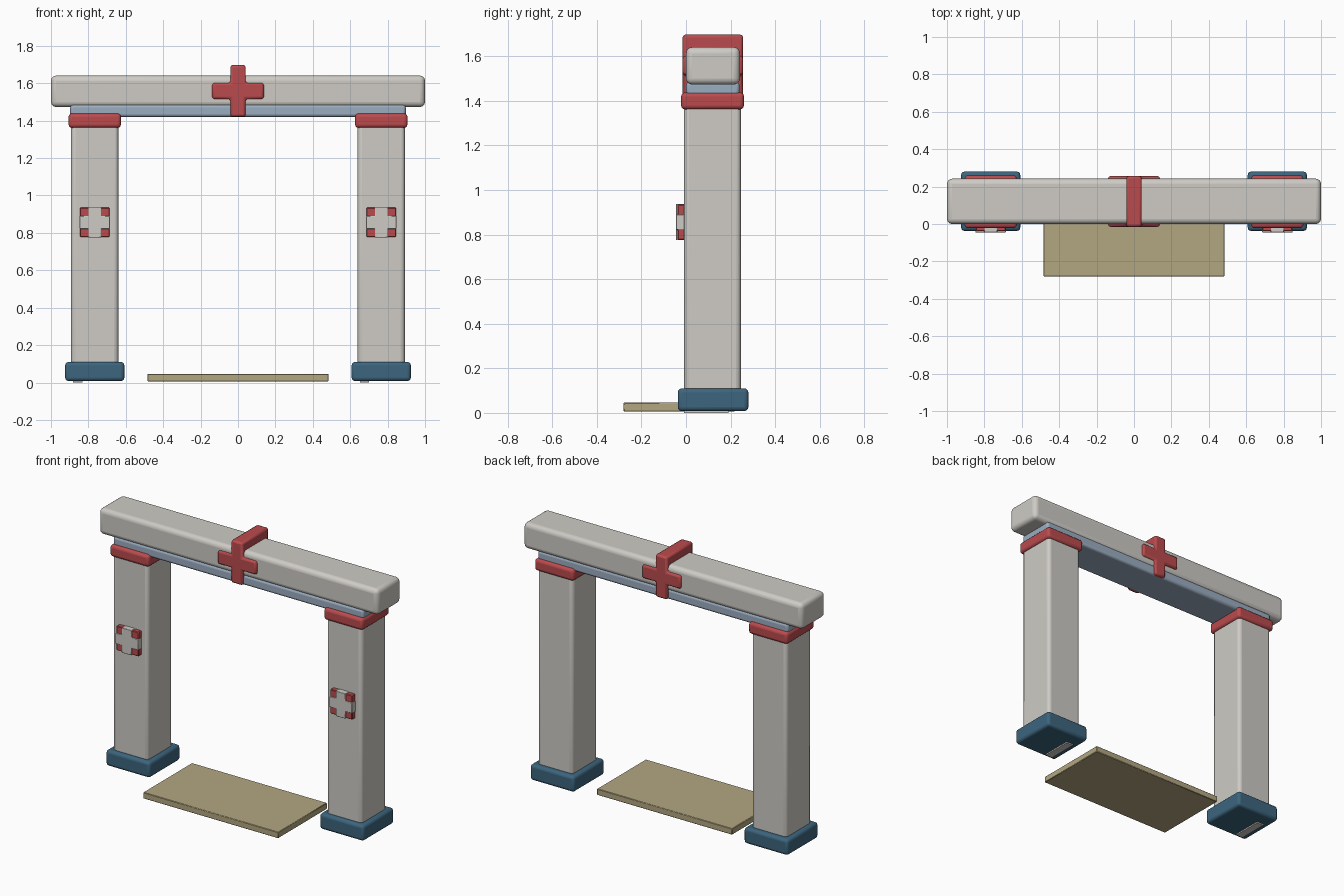
import bpy, bmesh, math

if "Cube" in bpy.data.objects:
    bpy.data.objects.remove(bpy.data.objects["Cube"])


def material(name, color):
    m = bpy.data.materials.new(name)
    m.diffuse_color = (*color, 1)
    m.use_nodes = True
    m.node_tree.nodes["Principled BSDF"].inputs["Base Color"].default_value = m.diffuse_color
    return m


STONE = material("stone", (0.62, 0.60, 0.56))
RED = material("red_paint", (0.50, 0.07, 0.075))
BLUE = material("blue_base", (0.045, 0.13, 0.21))
PALE = material("pale_blue", (0.33, 0.42, 0.53))
SAND = material("sand", (0.45, 0.38, 0.22))


def finish(name, bm, mat, bevel, segments):
    bmesh.ops.recalc_face_normals(bm, faces=bm.faces)
    me = bpy.data.meshes.new(name)
    bm.to_mesh(me)
    bm.free()
    ob = bpy.data.objects.new(name, me)
    bpy.context.collection.objects.link(ob)
    me.materials.append(mat)
    if bevel:
        mod = ob.modifiers.new("soft_edges", 'BEVEL')
        mod.width, mod.segments = bevel, segments
        mod.limit_method = 'ANGLE'
    bpy.ops.object.select_all(action='DESELECT')
    ob.select_set(True)
    bpy.context.view_layer.objects.active = ob
    bpy.ops.object.shade_smooth_by_angle(angle=math.radians(35))
    return ob


def box(name, x, y, z, mat, bevel=0.0, segments=3):
    """Box from (min, max) ranges on each axis."""
    bm = bmesh.new()
    bmesh.ops.create_cube(bm, size=1)
    for v in bm.verts:
        v.co = [r[0] if c < 0 else r[1] for c, r in zip(v.co, (x, y, z))]
    return finish(name, bm, mat, bevel, segments)


def cross(name, cx, cz, half_w, half_h, arm_x, arm_z, y, mat, bevel):
    """Plus-shaped outline extruded through y; arm_x and arm_z are half widths."""
    pts = [(arm_x, half_h), (arm_x, arm_z), (half_w, arm_z)]
    pts += [(px, -pz) for px, pz in reversed(pts)]
    pts += [(-px, pz) for px, pz in reversed(pts)]
    bm = bmesh.new()
    face = bm.faces.new([bm.verts.new((cx + px, y[0], cz + pz)) for px, pz in pts])
    ext = bmesh.ops.extrude_face_region(bm, geom=[face])
    for g in ext["geom"]:
        if isinstance(g, bmesh.types.BMVert):
            g.co.y = y[1]
    return finish(name, bm, mat, bevel, 2)


# Lintel and the pale strip beneath it
box("lintel", (-1, 1), (0, 0.242), (1.473, 1.641), STONE, 0.028, 4)
box("under_strip", (-0.897, 0.897), (0.0, 0.24), (1.42, 1.485), PALE, 0.015)

# Red cross band wrapped through the lintel
cross("lintel_cross", 0, 1.559, 0.138, 0.138, 0.041, 0.043,
      (-0.015, 0.256), RED, 0.012)

# Pillars with bases, caps and cross plaques
for side, cx in (("left", -0.766), ("right", 0.766)):
    def around(r):
        return (cx - r, cx + r)
    box(f"{side}_pillar", around(0.126), (-0.008, 0.246), (0.06, 1.39), STONE, 0.022, 4)
    box(f"{side}_base", around(0.158), (-0.037, 0.28), (0.008, 0.11), BLUE, 0.018)
    box(f"{side}_cap", around(0.14), (-0.022, 0.26), (1.362, 1.438), RED, 0.018)
    box(f"{side}_foot_pad", (cx - 0.115, cx - 0.065), (-0.01, 0.19), (0, 0.02), STONE)
    box(f"{side}_plaque", around(0.079), (-0.038, 0.01), (0.777, 0.935), RED, 0.004, 1)
    cross(f"{side}_plaque_cross", cx, 0.856, 0.081, 0.081, 0.034, 0.034,
          (-0.045, 0.005), STONE, 0.003)

# Doorstep slab
box("doorstep", (-0.484, 0.484), (-0.28, 0.22), (0.006, 0.046), SAND, 0.003, 1)
